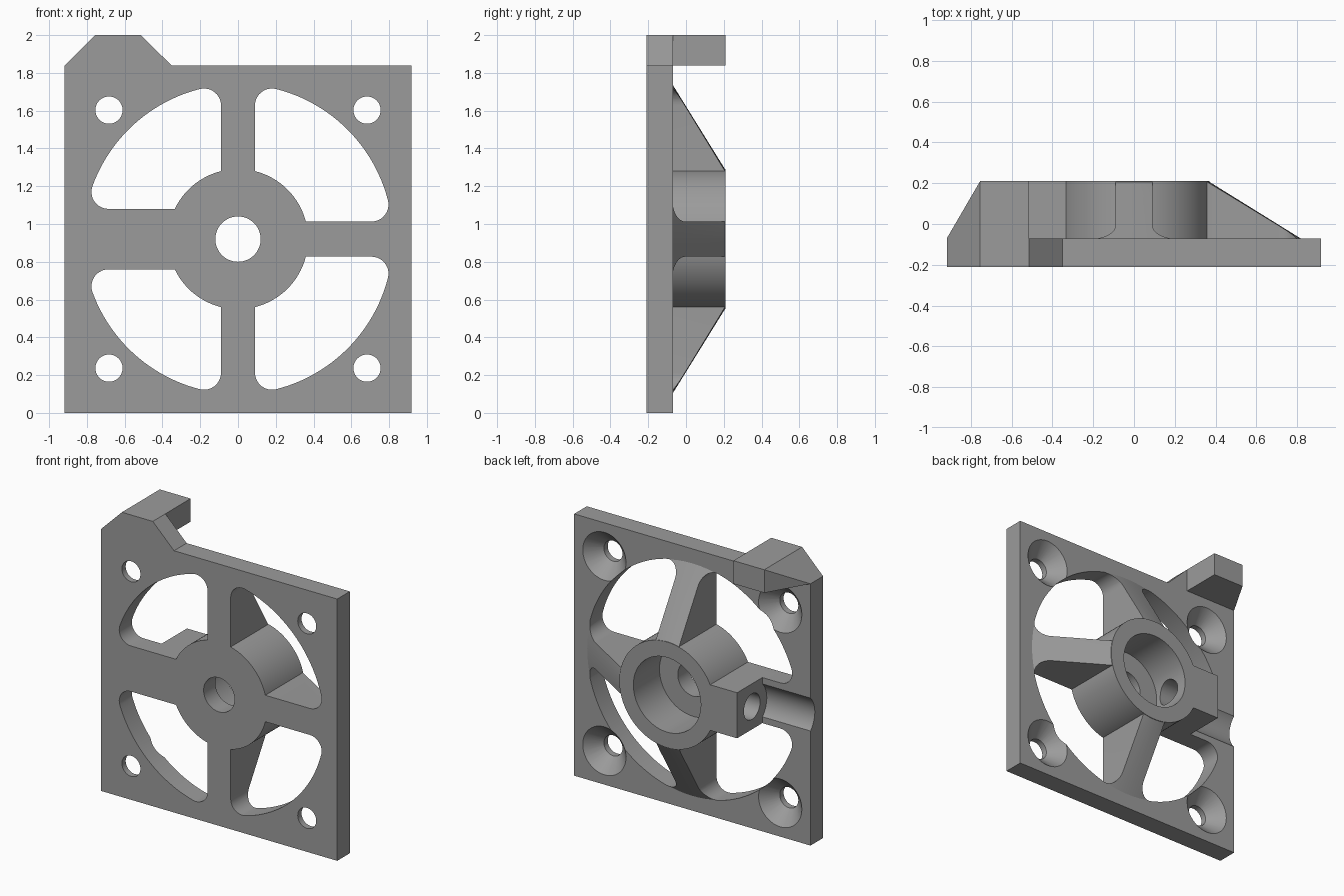
import bpy, bmesh, math
from mathutils import Matrix, Vector

if "Cube" in bpy.data.objects:
    bpy.data.objects.remove(bpy.data.objects["Cube"])

ZC = 0.92                    # height of the hub axis
FRONT, FACE, BACK = -0.21, -0.07, 0.21
HUB_R, RING_R = 0.371, 0.82

grey = bpy.data.materials.new("grey")
grey.diffuse_color = (0.33, 0.33, 0.33, 1)
grey.use_nodes = True
grey.node_tree.nodes["Principled BSDF"].inputs["Base Color"].default_value = grey.diffuse_color


def finish(bm, name):
    bmesh.ops.recalc_face_normals(bm, faces=bm.faces)
    me = bpy.data.meshes.new(name)
    bm.to_mesh(me)
    bm.free()
    me.materials.append(grey)
    ob = bpy.data.objects.new(name, me)
    bpy.context.collection.objects.link(ob)
    return ob


def prism(name, pts, y0, y1):
    """Extrude an x-z outline from y0 to y1."""
    bm = bmesh.new()
    f = bm.faces.new([bm.verts.new((x, y0, z)) for x, z in pts])
    ext = bmesh.ops.extrude_face_region(bm, geom=[f])["geom"]
    bmesh.ops.translate(bm, vec=(0, y1 - y0, 0),
                        verts=[v for v in ext if isinstance(v, bmesh.types.BMVert)])
    # the extrusion keeps the first cap, so make sure the solid is closed
    bmesh.ops.holes_fill(bm, edges=[e for e in bm.edges if len(e.link_faces) == 1], sides=0)
    return finish(bm, name)


def box(name, x0, x1, y0, y1, z0, z1):
    return prism(name, [(x0, z0), (x1, z0), (x1, z1), (x0, z1)], y0, y1)


def cone(name, axis, start, end, r0, r1, x=0, y=0, z=ZC, seg=96):
    """Cylinder or cone along the y or x axis."""
    bm = bmesh.new()
    mid = (start + end) / 2
    if axis == "y":
        m = Matrix.Translation((x, mid, z)) @ Matrix.Rotation(-math.pi / 2, 4, "X")
    else:
        m = Matrix.Translation((mid, y, z)) @ Matrix.Rotation(math.pi / 2, 4, "Y")
    bmesh.ops.create_cone(bm, cap_ends=True, segments=seg, radius1=r0, radius2=r1,
                          depth=end - start, matrix=m)
    return finish(bm, name)


def measure(me):
    """Volume and number of open or shared edges."""
    bm = bmesh.new()
    bm.from_mesh(me)
    vol, bad = bm.calc_volume(), sum(not e.is_manifold for e in bm.edges)
    bm.free()
    return vol, bad


def combine(ob, tool, op):
    """Boolean that keeps the cleaner result of two solvers."""
    v, t = measure(ob.data)[0], measure(tool.data)[0]
    lo, hi = (v, v + t) if op == "UNION" else (v - t, v)
    best = None
    for solver in ("EXACT", "MANIFOLD"):
        mod = ob.modifiers.new(op, "BOOLEAN")
        mod.operation, mod.solver, mod.object = op, solver, tool
        dg = bpy.context.evaluated_depsgraph_get()
        dg.update()
        me = bpy.data.meshes.new_from_object(ob.evaluated_get(dg))
        ob.modifiers.remove(mod)
        vol, bad = measure(me)
        changed = abs(vol - v) > 1e-5
        if changed and lo - 1e-4 < vol < hi + 1e-4 and (best is None or bad < best[0]):
            best = (bad, me)
    if best:
        ob.data = best[1]
    bpy.data.objects.remove(tool)


def arc(cx, cz, r, a0, a1, n):
    return [(cx + r * math.cos(a0 + (a1 - a0) * i / n),
             cz + r * math.sin(a0 + (a1 - a0) * i / n)) for i in range(n + 1)]


def window(sx, sz, a, b, f=0.09, r=0.35):
    """Quadrant opening between spokes of half width a and b, outer corners rounded."""
    c1 = math.sqrt((RING_R - f) ** 2 - (a + f) ** 2)
    c2 = math.sqrt((RING_R - f) ** 2 - (b + f) ** 2)
    t1, t2 = math.atan2(c1, a + f), math.atan2(b + f, c2)
    pts = arc(0, 0, r, math.asin(b / r), math.acos(a / r), 12)
    pts += arc(a + f, c1, f, math.pi, t1, 10)
    pts += arc(0, 0, RING_R, t1, t2, 24)[1:-1]
    pts += arc(c2, b + f, f, t2, -math.pi / 2, 10)
    return prism("window_cutter", [(sx * x, ZC + sz * z) for x, z in pts], -0.4, 0.4)


# Square plate with the tab on its upper edge
plate = prism("mount_plate", [(-0.918, 0), (0.918, 0), (0.918, 1.838), (-0.35, 1.838),
                              (-0.515, 2), (-0.755, 2), (-0.918, 1.838)], FRONT, FACE)

# Conical ribs rooted inside the plate, left out where the side channel runs
ribs = cone("ribs", "y", -0.12, 0.2085, 0.897, 0.367)
combine(ribs, box("rib_gap", -1.1, -0.12, -0.2, 0.45, ZC - 0.27, ZC + 0.27), "DIFFERENCE")
combine(plate, ribs, "UNION")

# Four openings
for sx, half in ((1, 0.093), (-1, 0.16)):
    for sz in (1, -1):
        combine(plate, window(sx, sz, 0.09, half), "DIFFERENCE")

# Hub and clamp block
combine(plate, cone("hub", "y", FRONT, BACK, HUB_R, HUB_R), "UNION")
combine(plate, box("clamp_block", -0.544, -0.3, -0.15, BACK, ZC - 0.16, ZC + 0.16), "UNION")

# Shaft hole, rear bore, clamp screw hole and access channel
combine(plate, cone("shaft_hole", "y", -0.4, 0.4, 0.12, 0.12, seg=64), "DIFFERENCE")
combine(plate, cone("bore", "y", -0.08, 0.4, 0.262, 0.262), "DIFFERENCE")
combine(plate, cone("screw_hole", "x", -0.7, -0.1, 0.09, 0.09, y=0.045, seg=48), "DIFFERENCE")
combine(plate, cone("channel", "x", -1.1, -0.545, 0.163, 0.163, y=0.045, seg=64), "DIFFERENCE")

# Countersunk corner holes
for sx in (1, -1):
    for sz in (1, -1):
        p = dict(x=sx * 0.683, z=ZC + sz * 0.683, seg=48)
        combine(plate, cone("corner_hole", "y", -0.4, 0.1, 0.072, 0.072, **p), "DIFFERENCE")
        combine(plate, cone("countersink", "y", FACE - 0.11, FACE + 0.01,
                            0.06, 0.178, **p), "DIFFERENCE")

# Hook behind the tab, with its outer side slanted
bm = bmesh.new()
for y, x in ((FACE, -0.918), (BACK, -0.755)):
    for c in ((x, 1.838), (-0.755, 2), (-0.515, 2), (-0.515, 1.838)):
        bm.verts.new(Vector((c[0], y, c[1])))
bmesh.ops.remove_doubles(bm, verts=bm.verts, dist=1e-5)
bmesh.ops.convex_hull(bm, input=bm.verts)
bmesh.ops.dissolve_limit(bm, angle_limit=0.01, verts=bm.verts, edges=bm.edges)
hook = finish(bm, "hook")

# Smooth round walls, sharp corners
bpy.ops.object.select_all(action="DESELECT")
for ob in (plate, hook):
    ob.select_set(True)
bpy.context.view_layer.objects.active = plate
bpy.ops.object.shade_smooth_by_angle(angle=math.radians(25))
